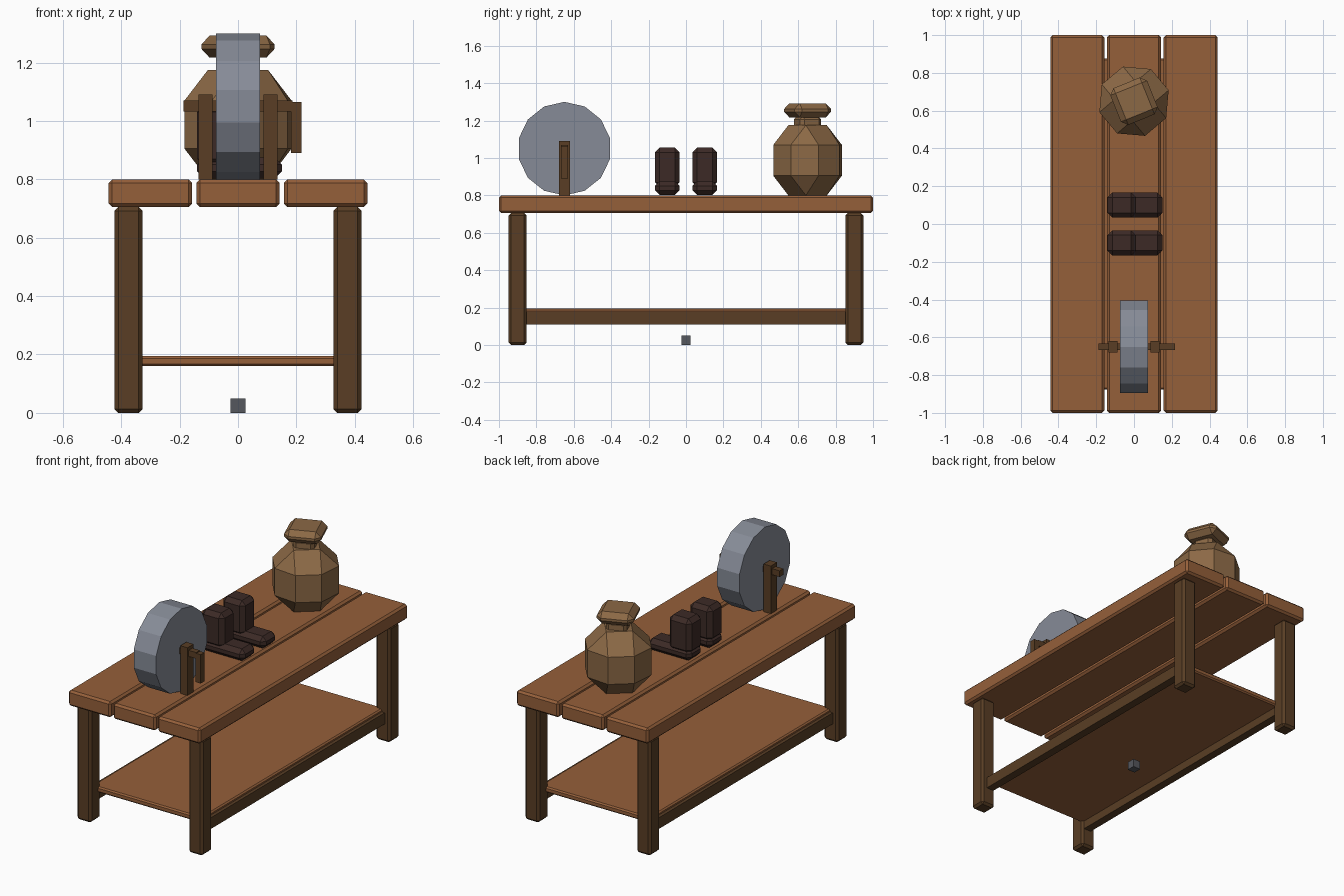
import bpy, bmesh
from math import radians, pi
from mathutils import Matrix, Vector

if "Cube" in bpy.data.objects:
    bpy.data.objects.remove(bpy.data.objects["Cube"])


def material(name, r, g, b):
    m = bpy.data.materials.new(name)
    m.diffuse_color = (r, g, b, 1)
    m.use_nodes = True
    m.node_tree.nodes["Principled BSDF"].inputs["Base Color"].default_value = m.diffuse_color
    return m


WOOD = material("wood", 0.30, 0.115, 0.042)
DARK_WOOD = material("dark_wood", 0.10, 0.048, 0.018)
LEATHER = material("leather", 0.045, 0.023, 0.019)
SACKING = material("sacking", 0.26, 0.14, 0.06)
STONE = material("stone", 0.24, 0.26, 0.31)
IRON = material("iron", 0.09, 0.095, 0.11)


def finish(name, bm, mat):
    mesh = bpy.data.meshes.new(name)
    bm.to_mesh(mesh)
    bm.free()
    mesh.materials.append(mat)
    ob = bpy.data.objects.new(name, mesh)
    bpy.context.collection.objects.link(ob)
    return ob


def box(name, lo, hi, mat, bevel=0.0, turn=0.0):
    """Box between two corners, with chamfered edges, turned about its own z axis."""
    lo, hi = Vector(lo), Vector(hi)
    bm = bmesh.new()
    bmesh.ops.create_cube(bm, size=1)
    bmesh.ops.scale(bm, vec=hi - lo, verts=bm.verts)
    if bevel:
        bmesh.ops.bevel(bm, geom=bm.edges[:], offset=bevel, segments=1,
                        affect='EDGES', clamp_overlap=True)
    bm.transform(Matrix.Translation((lo + hi) / 2) @ Matrix.Rotation(radians(turn), 4, 'Z'))
    return finish(name, bm, mat)


# Bench top planks
for i, x in enumerate((-0.3, 0, 0.3)):
    box(f"top_plank_{i + 1}", (x - 0.143, -1, 0.705), (x + 0.143, 1, 0.80), WOOD, 0.012)

# Legs, side rails and lower shelf
for sx in (-1, 1):
    side = "right" if sx > 0 else "left"
    for sy in (-1, 1):
        end = "back" if sy > 0 else "front"
        x, y = sx * 0.375, sy * 0.9
        box(f"{end}_{side}_leg", (x - 0.048, y - 0.048, 0), (x + 0.048, y + 0.048, 0.705),
            DARK_WOOD, 0.013)
    x = sx * 0.365
    box(f"{side}_rail", (x - 0.025, -0.87, 0.11), (x + 0.025, 0.87, 0.178), DARK_WOOD)
box("lower_shelf", (-0.37, -0.875, 0.16), (0.37, 0.875, 0.195), WOOD, 0.008)

# Grindstone wheel
bm = bmesh.new()
bmesh.ops.create_cone(bm, cap_ends=True, segments=14, radius1=0.25, radius2=0.25, depth=0.15)
bm.transform(Matrix.Translation((0, -0.65, 1.05)) @ Matrix.Rotation(pi / 2, 4, 'Y')
             @ Matrix.Rotation(pi / 2, 4, 'Z'))
finish("grindstone", bm, STONE)

# Grindstone posts, axle and crank
for side, x in (("left", -0.112), ("right", 0.112)):
    box(f"{side}_post", (x - 0.024, -0.68, 0.80), (x + 0.024, -0.62, 1.09), DARK_WOOD)
box("axle", (-0.187, -0.668, 1.033), (0.187, -0.632, 1.07), DARK_WOOD)
box("crank", (0.182, -0.668, 0.89), (0.217, -0.632, 1.065), DARK_WOOD)

# Pair of boots
for side, y in (("right", -0.1), ("left", 0.1)):
    box(f"{side}_boot_foot", (-0.14, y - 0.066, 0.802), (0.15, y + 0.066, 0.875), LEATHER, 0.025)
    box(f"{side}_boot_shaft", (-0.14, y - 0.066, 0.845), (0.01, y + 0.066, 1.055), LEATHER, 0.025)

# Tied sack: body, neck and gathered top
box("sack_body", (-0.178, 0.472, 0.80), (0.178, 0.828, 1.175), SACKING, 0.105, 40)
box("sack_neck", (-0.06, 0.59, 1.15), (0.06, 0.71, 1.225), SACKING, 0.018, 22)
box("sack_top", (-0.105, 0.545, 1.217), (0.105, 0.755, 1.292), SACKING, 0.03, 22)

# Small iron block on the floor
box("floor_block", (-0.025, -0.025, 0), (0.025, 0.025, 0.05), IRON)
